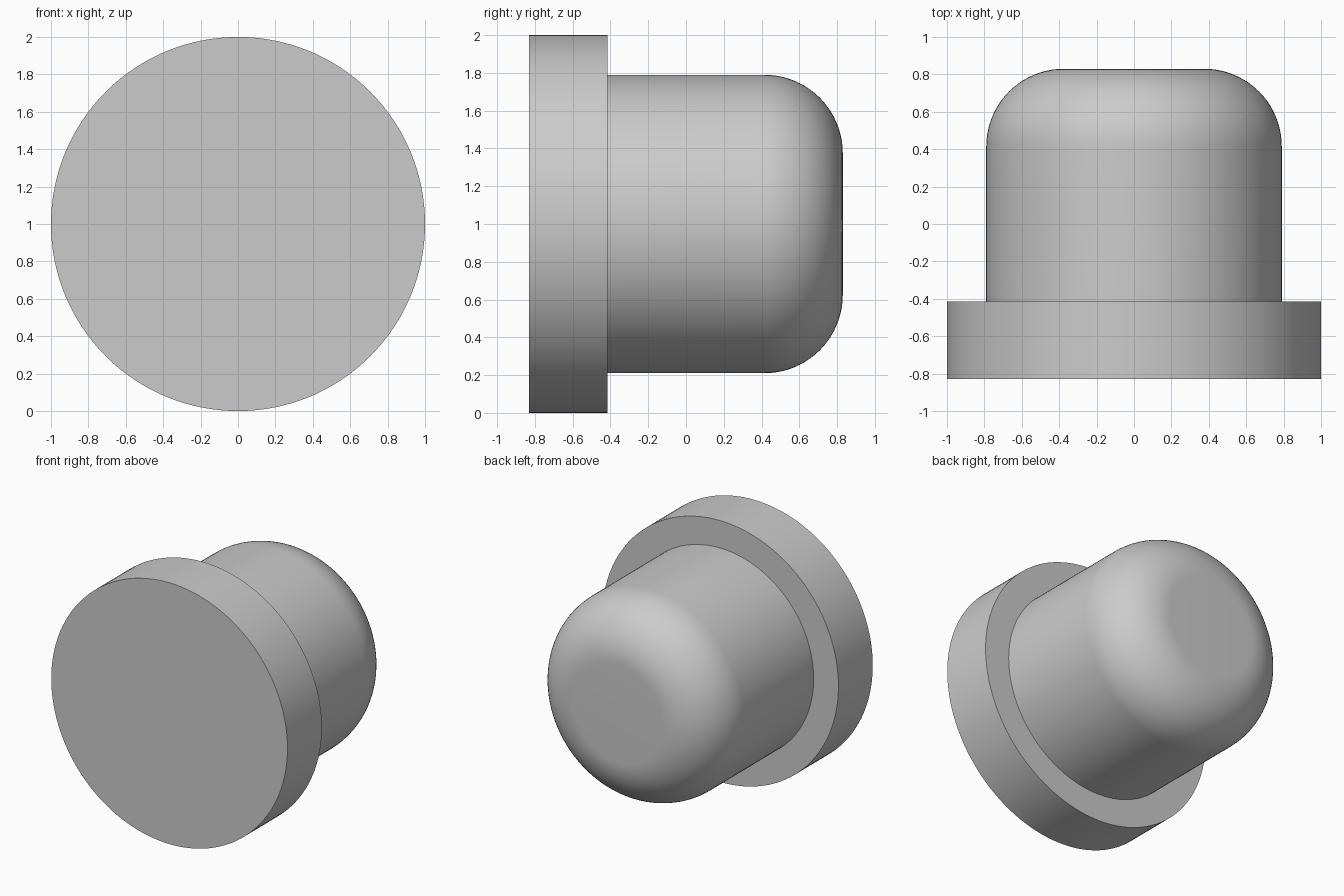
import bpy, bmesh, math
from mathutils import Matrix, Vector

cube = bpy.data.objects.get("Cube")
if cube:
    bpy.data.objects.remove(cube, do_unlink=True)

SEGMENTS = 128
FRONT, SHOULDER, BACK = -0.83, -0.415, 0.83
FLANGE_R, STEM_R, FILLET = 1.0, 0.79, 0.415

grey = bpy.data.materials.new("plain_grey")
grey.use_nodes = True
colour = (0.6, 0.6, 0.6, 1.0)
grey.diffuse_color = colour
grey.node_tree.nodes["Principled BSDF"].inputs["Base Color"].default_value = colour

# Half section as (radius, y): flange disc, stem, then rounded end
profile = [(0, FRONT), (FLANGE_R, FRONT), (FLANGE_R, SHOULDER), (STEM_R, SHOULDER)]
STEPS = 20
for i in range(STEPS + 1):
    a = math.pi / 2 * i / STEPS
    profile.append((STEM_R - FILLET + FILLET * math.cos(a),
                    BACK - FILLET + FILLET * math.sin(a)))
profile.append((0, BACK))

# Turn the section around the front-to-back axis
bm = bmesh.new()
verts = [bm.verts.new((r, y, 1)) for r, y in profile]
edges = [bm.edges.new(pair) for pair in zip(verts, verts[1:])]
bmesh.ops.spin(bm, geom=verts + edges, cent=(0, 0, 1), axis=(0, 1, 0),
               angle=math.tau, steps=SEGMENTS, use_merge=False)
bmesh.ops.remove_doubles(bm, verts=bm.verts, dist=0.0005)

# Join the flat end fans into single caps
for y in (FRONT, BACK):
    cap = [f for f in bm.faces if all(abs(v.co.y - y) < 1e-4 for v in f.verts)]
    bmesh.ops.dissolve_faces(bm, faces=cap)
bmesh.ops.recalc_face_normals(bm, faces=bm.faces)

mesh = bpy.data.meshes.new("flanged_plug")
bm.to_mesh(mesh)
bm.free()
mesh.materials.append(grey)
plug = bpy.data.objects.new("flanged_plug", mesh)
bpy.context.collection.objects.link(plug)

# Smooth walls, crisp flange edges
bpy.ops.object.select_all(action='DESELECT')
plug.select_set(True)
bpy.context.view_layer.objects.active = plug
bpy.ops.object.shade_smooth_by_angle(angle=math.radians(30))
